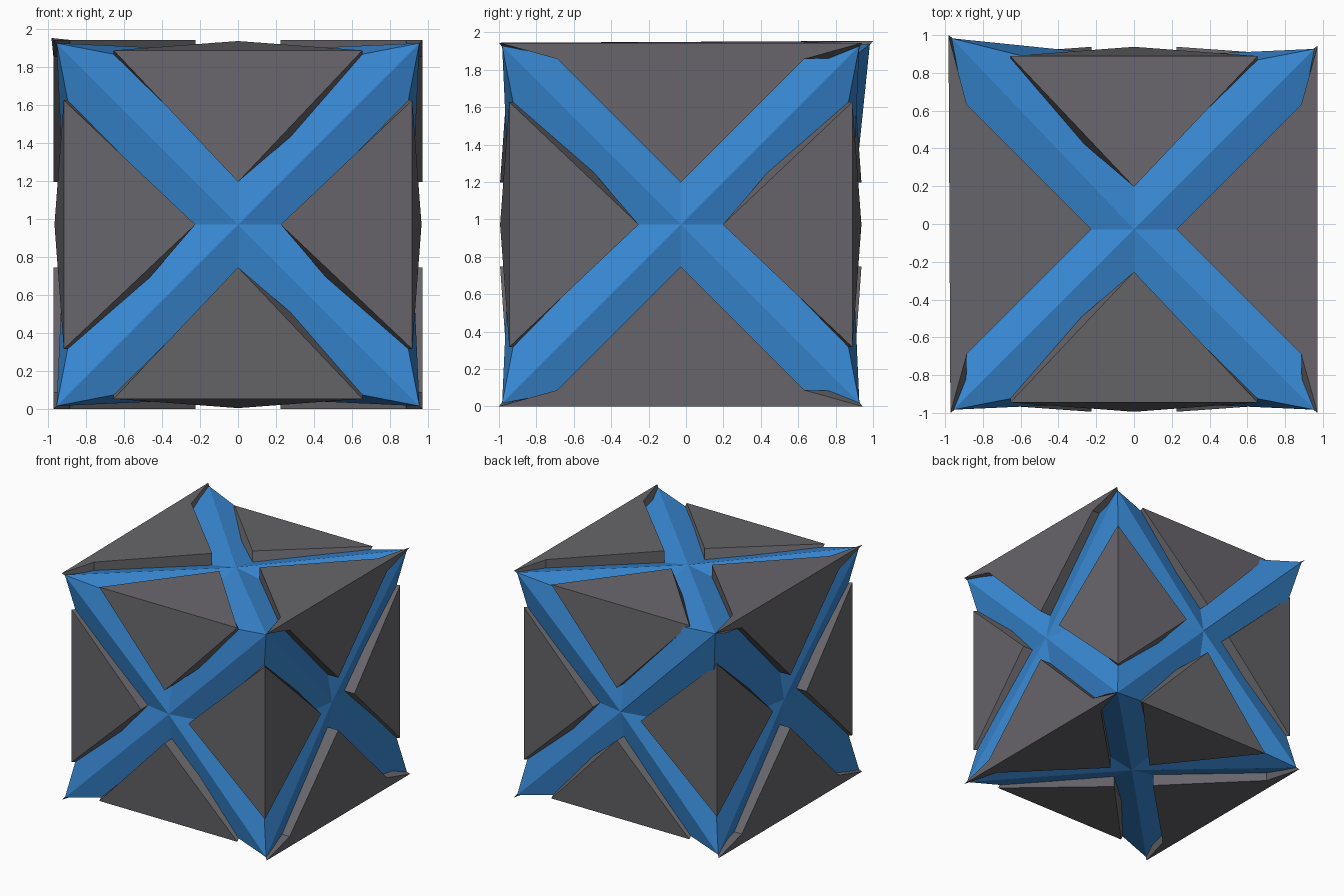
import bpy, bmesh
from itertools import product
from mathutils import Vector

if "Cube" in bpy.data.objects:
    bpy.data.objects.remove(bpy.data.objects["Cube"])

H = 0.972                                   # half size of the block
CENTRE = Vector((0, -0.028, H))
PULLED = (-1, 1, 1)                         # the one corner that is stretched outwards
PULL = Vector((-0.01, 0.056, 0.01))


def material(name, rgb):
    m = bpy.data.materials.new(name)
    m.diffuse_color = (*rgb, 1)
    m.use_nodes = True
    m.node_tree.nodes["Principled BSDF"].inputs["Base Color"].default_value = m.diffuse_color
    return m


blue = material("blue", (0.04, 0.25, 0.66))
grey = material("dark grey", (0.135, 0.13, 0.143))


def make(name, verts, faces, mat):
    bm = bmesh.new()
    vs = [bm.verts.new(Vector(v) + CENTRE) for v in verts]
    for f in faces:
        bm.faces.new([vs[i] for i in f])
    bmesh.ops.recalc_face_normals(bm, faces=bm.faces)
    me = bpy.data.meshes.new(name)
    bm.to_mesh(me)
    bm.free()
    me.materials.append(mat)
    bpy.context.collection.objects.link(bpy.data.objects.new(name, me))


# Blue core: cube with raised corners, pinched edges and slightly sunk face centres
RADIUS = {1: 0.912, 2: 0.77, 3: 0.955}
keys = [k for k in product((-1, 0, 1), repeat=3) if any(k)]
index = {k: i for i, k in enumerate(keys)}
core = [Vector(k) * RADIUS[sum(map(abs, k))] + (PULL if k == PULLED else Vector())
        for k in keys]
tris = []
for axis, s in product(range(3), (-1, 1)):
    u, v = (axis + 1) % 3, (axis + 2) % 3

    def key(pu, pv):
        k = [0, 0, 0]
        k[axis], k[u], k[v] = s, pu, pv
        return index[tuple(k)]
    for pu, pv in product((-1, 1), repeat=2):
        tris.append((key(0, 0), key(pu, pv), key(pu, 0)))
        tris.append((key(0, 0), key(pu, pv), key(0, pv)))
make("core", core, tris, blue)


def edge_plate(name, axis, sb, sc, long_piece):
    """Angled armour plate folded over one cube edge; points are (along, b, c)."""
    t = 0.13
    if long_piece:      # reaches the corners, with a shoulder on each side
        rim = [(0, H, 0.225), (0.66, H, 0.885), (H, H, H), (0.66, 0.885, H),
               (0, 0.225, H), (-0.66, 0.885, H), (-H, H, H), (-0.66, H, 0.885)]
        inner = [(0, H - t, 0.225), (0.66, H - t, 0.885), (H - 0.06, H - 0.08, H - 0.08),
                 (0.66, 0.885, H - t), (0, 0.225, H - t), (-0.66, 0.885, H - t),
                 (0.06 - H, H - 0.08, H - 0.08), (-0.66, H - t, 0.885)]
        sides = [(0, 1, 2, 6, 7), (6, 2, 3, 4, 5)]
    else:               # short diamond, leaning in at the fold
        a, r, k = 0.966, 0.917, 0.655
        rim = [(0, a, 0.225), (k, r, r), (0, 0.225, a), (-k, r, r)]
        inner = [(0, a - t, 0.225), (k, r - t, r - t), (0, 0.225, a - t), (-k, r - t, r - t)]
        sides = [(0, 1, 3), (3, 1, 2)]
    n = len(rim)
    b, c = [i for i in range(3) if i != axis]
    verts = []
    for p in rim + inner:
        q = Vector()
        q[axis], q[b], q[c] = p[0], p[1] * sb, p[2] * sc
        is_corner = min(map(abs, q)) > 0.88
        if is_corner and all(q[i] * PULLED[i] > 0 for i in range(3)):
            q += PULL
        verts.append(q)
    faces = sides + [tuple(i + n for i in f) for f in sides]
    faces += [(i, (i + 1) % n, (i + 1) % n + n, i + n) for i in range(n)]
    make(name, verts, faces, grey)


# Grey plates on all twelve edges; those running front to back are the long ones
for axis, sb, sc in product(range(3), (-1, 1), (-1, 1)):
    label = ("cross_edge_plate", "long_edge_plate", "upright_edge_plate")[axis]
    edge_plate(label, axis, sb, sc, axis == 1)
